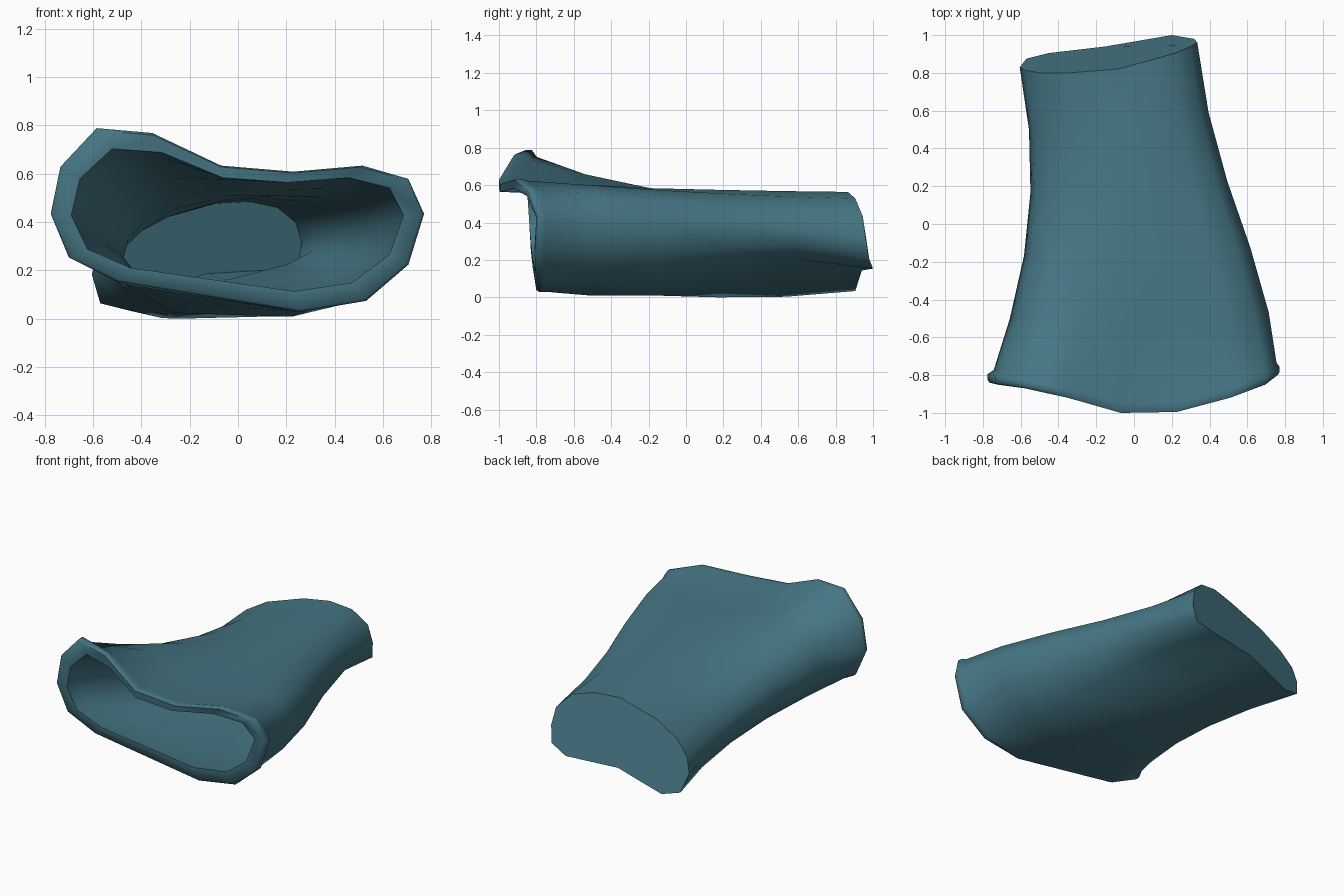
import bpy, bmesh, math
from mathutils import Vector

if "Cube" in bpy.data.objects:
    bpy.data.objects.remove(bpy.data.objects["Cube"])

# Three cross-sections, 14 points each, from the left side over the top
FRONT = [(-.775, -.84, .43), (-.735, -.85, .625), (-.585, -.87, .785), (-.355, -.92, .765),
         (-.07, -1, .63), (.23, -.995, .605), (.515, -.92, .63), (.705, -.85, .575),
         (.77, -.80, .43), (.705, -.81, .22), (.53, -.80, .07), (.26, -.80, .025),
         (-.50, -.82, .15), (-.70, -.83, .25)]
MIDDLE = [(-.56, 0, .26), (-.535, 0, .38), (-.45, 0, .475), (-.30, 0, .535),
          (-.05, 0, .57), (.15, 0, .575), (.35, .02, .56), (.49, .04, .51),
          (.555, .05, .39), (.53, .05, .23), (.38, .03, .10), (.10, 0, .015),
          (-.25, 0, .005), (-.46, 0, .115)]
BACK = [(-.605, .83, .18), (-.58, .815, .275), (-.50, .80, .37), (-.345, .80, .465),
        (-.085, .82, .55), (.08, .865, .56), (.22, .905, .525), (.31, .945, .43),
        (.335, .96, .31), (.32, .98, .20), (.20, 1, .15), (-.15, .94, .14),
        (-.45, .905, .03), (-.57, .875, .06)]
# Hollow under the right side near the back: point index and depth
HOLLOW = {8: .02, 9: .06, 10: .075, 11: .04}


def section(t, inset=0.0, dy=0.0):
    """Cross-section at t (0 front, 1 back), shrunk inward by inset, moved by dy."""
    w = ((1 - t) * (1 - 2 * t), 4 * t * (1 - t), t * (2 * t - 1))
    pts = [sum((Vector(p) * k for p, k in zip(trio, w)), Vector())
           for trio in zip(FRONT, MIDDLE, BACK)]
    wave = math.sin(2 * math.pi * t)
    for i, p in enumerate(pts):
        # The right side runs in a gentle S
        p.x += .03 * wave * max(0, min(1, p.x / .4))
        p.y += dy
        p.z += HOLLOW.get(i, 0) * max(0, -wave)
    for axis in (0, 2):
        lo, hi = min(p[axis] for p in pts), max(p[axis] for p in pts)
        mid, half = (lo + hi) / 2, (hi - lo) / 2
        for p in pts:
            p[axis] = mid + (p[axis] - mid) * (1 - inset / half)
    return pts


# Inner lining from the back, front rim with a small lip, then the outer skin
rings = [section(.97, .08)] + [section(t, .075) for t in (.8, .6, .4, .2, .05)]
rings += [section(0, .085), section(0, .01), section(0, 0, .015), section(0, 0, .045),
          section(.04, .006)]
rings += [section(t) for t in (.2, .4, .6, .8, 1)]

bm = bmesh.new()
loops = [[bm.verts.new(p) for p in ring] for ring in rings]
for a, b in zip(loops, loops[1:]):
    for i in range(len(a)):
        j = (i + 1) % len(a)
        bm.faces.new((a[i], a[j], b[j], b[i]))
# Closed back end, inside and outside
bm.faces.new(loops[0])
bm.faces.new(loops[-1])
bmesh.ops.recalc_face_normals(bm, faces=bm.faces)

# Stand it on the ground
low = min(v.co.z for v in bm.verts)
bmesh.ops.translate(bm, verts=bm.verts, vec=(0, 0, -low))

mesh = bpy.data.meshes.new("sleeve")
bm.to_mesh(mesh)
bm.free()
sleeve = bpy.data.objects.new("sleeve", mesh)
bpy.context.collection.objects.link(sleeve)

teal = bpy.data.materials.new("teal_cloth")
teal.diffuse_color = (.06, .18, .23, 1)
teal.use_nodes = True
teal.node_tree.nodes["Principled BSDF"].inputs["Base Color"].default_value = teal.diffuse_color
mesh.materials.append(teal)

bpy.context.view_layer.objects.active = sleeve
sleeve.select_set(True)
bpy.ops.object.shade_smooth_by_angle(angle=math.radians(60))
